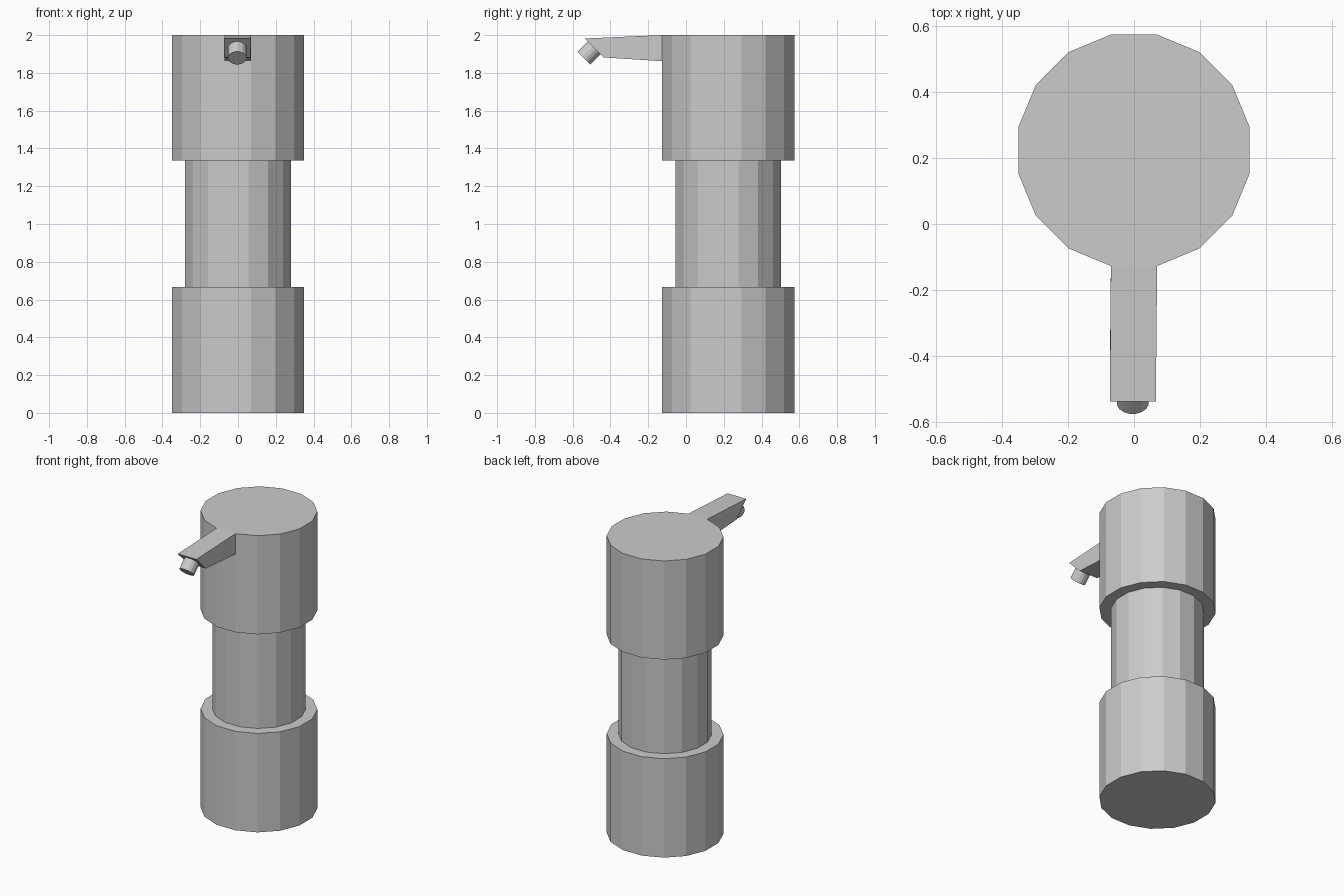
import bpy, bmesh, math
from mathutils import Matrix, Vector

if "Cube" in bpy.data.objects:
    bpy.data.objects.remove(bpy.data.objects["Cube"])

CY = 0.223            # y of the body axis
SIDES = 16


def finish(bm, name):
    bmesh.ops.recalc_face_normals(bm, faces=bm.faces[:])
    mesh = bpy.data.meshes.new(name)
    bm.to_mesh(mesh)
    bm.free()
    obj = bpy.data.objects.new(name, mesh)
    bpy.context.collection.objects.link(obj)
    return obj


def revolve(name, profile, matrix):
    """Closed faceted solid from (radius, height) rings, flats facing the axes."""
    bm = bmesh.new()
    rings = []
    for r, z in profile:
        angles = [(i + 0.5) * 2 * math.pi / SIDES for i in range(SIDES)]
        rings.append([bm.verts.new((r * math.cos(a), r * math.sin(a), z)) for a in angles])
    for low, high in zip(rings, rings[1:]):
        for i in range(SIDES):
            j = (i + 1) % SIDES
            bm.faces.new((low[i], low[j], high[j], high[i]))
    bm.faces.new(rings[0])
    bm.faces.new(rings[-1])
    bm.transform(matrix)
    return finish(bm, name)


# Body: wide base, narrow grip, wide head
R, N = 0.357, 0.285
revolve("body", [(R, 0), (R, 0.667), (N, 0.667), (N, 1.335), (R, 1.335), (R, 2.0)],
        Matrix.Translation((0, CY, 0)))

# Spout: side profile (y, z) with a 45 degree tip, extruded across x
bm = bmesh.new()
side = [(-0.127, 1.862), (-0.127, 2.0), (-0.537, 1.982), (-0.437, 1.882)]
half = [(-0.070, 0.070), (-0.070, 0.070), (-0.073, 0.066), (-0.073, 0.066)]
left = [bm.verts.new((x[0], y, z)) for (y, z), x in zip(side, half)]
right = [bm.verts.new((x[1], y, z)) for (y, z), x in zip(side, half)]
bm.faces.new(left)
bm.faces.new(right)
for i in range(4):
    j = (i + 1) % 4
    bm.faces.new((left[i], left[j], right[j], right[i]))
finish(bm, "spout")

# Nozzle: short tube pointing forward and down from the spout tip
aim = Vector((0, -1, -1)).to_track_quat('Z', 'X').to_matrix().to_4x4()
revolve("nozzle", [(0.049, -0.01), (0.049, 0.074)],
        Matrix.Translation((-0.004, -0.488, 1.931)) @ aim)
